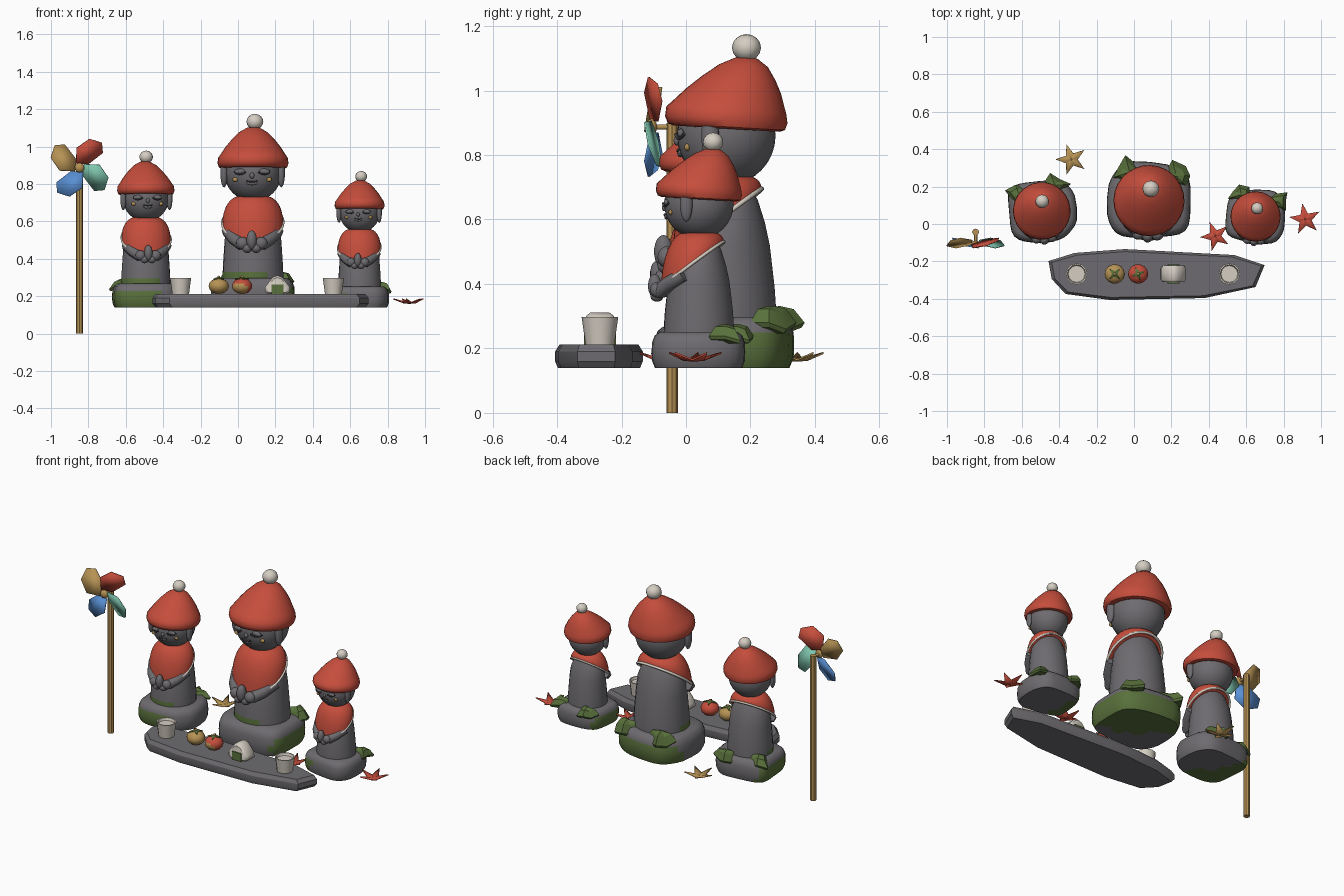
import bpy, math
from math import sin, cos, pi, sqrt, radians
from mathutils import Matrix, Vector

if "Cube" in bpy.data.objects:
    bpy.data.objects.remove(bpy.data.objects["Cube"])

def material(name, rgb):
    m = bpy.data.materials.new(name)
    m.diffuse_color = (*rgb, 1)
    m.use_nodes = True
    m.node_tree.nodes["Principled BSDF"].inputs["Base Color"].default_value = m.diffuse_color
    return m

STONE = material("stone grey", (.155, .148, .16))
DARK = material("dark grey", (.05, .05, .055))
RED = material("knit red", (.56, .075, .045))
CREAM = material("cream", (.66, .61, .54))
OCHRE = material("ochre", (.47, .29, .09))
MOSS = material("moss green", (.10, .165, .045))
BLUE = material("paper blue", (.10, .28, .66))
TEAL = material("paper teal", (.21, .56, .42))
TAU = 2 * pi
I = Matrix.Identity(4)

def mesh(name, verts, faces, mats, M=I, angle=40, pick=None):
    me = bpy.data.meshes.new(name)
    me.from_pydata([tuple(v) for v in verts], [], faces)
    for m in mats:
        me.materials.append(m)
    if pick:
        for p in me.polygons:
            p.material_index = int(pick(p.center))
    me.shade_smooth()
    me.set_sharp_from_angle(angle=radians(angle))
    ob = bpy.data.objects.new(name, me)
    ob.matrix_world = M
    bpy.context.collection.objects.link(ob)
    return ob

def loft(name, rings, mats, M=I, angle=40, pick=None):
    """Skin rings listed bottom to top, counter-clockwise, and cap both ends."""
    n = len(rings[0])
    faces = [tuple(reversed(range(n)))]
    for k in range(len(rings) - 1):
        for i in range(n):
            j = (i + 1) % n
            faces.append((k * n + i, k * n + j, (k + 1) * n + j, (k + 1) * n + i))
    faces.append(tuple(range((len(rings) - 1) * n, len(rings) * n)))
    return mesh(name, [v for r in rings for v in r], faces, mats, M, angle, pick)

def ring(rx, ry, z, seg=24, cx=0, cy=0):
    return [(cx + rx * cos(TAU * i / seg), cy + ry * sin(TAU * i / seg), z) for i in range(seg)]

def ellipsoid(name, c, r, mats, M=I, seg=14, lat=9, pick=None):
    rings = []
    for k in range(lat + 1):
        a = -pi / 2 + pi * k / lat
        s = max(cos(a), .02)
        rings.append(ring(r[0] * s, r[1] * s, c[2] + r[2] * sin(a), seg, c[0], c[1]))
    return loft(name, rings, mats, M, 60, pick)

def tube(name, pts, radius, mat, M=I, closed=False):
    cu = bpy.data.curves.new(name, 'CURVE')
    cu.dimensions = '3D'
    cu.bevel_depth, cu.bevel_resolution, cu.use_fill_caps = radius, 1, True
    sp = cu.splines.new('POLY')
    sp.points.add(len(pts) - 1)
    for p, q in zip(sp.points, pts):
        p.co = (*q, 1)
    sp.use_cyclic_u = closed
    cu.materials.append(mat)
    ob = bpy.data.objects.new(name, cu)
    ob.matrix_world = M
    bpy.context.collection.objects.link(ob)

def star(name, c, n, R, r, rot, lift, mat):
    """Thin leaf with n points, tips raised by lift."""
    v = [Vector(c)]
    for i in range(2 * n):
        a = radians(rot) + pi * i / n
        q, h = (R, lift) if i % 2 == 0 else (r, lift * .1)
        v.append(Vector(c) + Vector((q * cos(a), q * sin(a), h)))
    f = [(0, i + 1, (i + 1) % (2 * n) + 1) for i in range(2 * n)]
    ob = mesh(name, v, f, [mat], angle=5)
    ob.modifiers.new("thickness", 'SOLIDIFY').thickness = .006

def face_point(x, z, out=0):
    return (x, -sqrt(.153 ** 2 - x * x - (z - .72) ** 2) - out, z)

def statue(tag, x, y, s, rot, moss_dir, moss_min, body_moss, lumps, seed):
    M = Matrix.Translation((x, y, .14)) @ Matrix.Rotation(radians(rot), 4, 'Z') @ Matrix.Scale(s, 4)

    # rock base with mossy sides
    def rock(k, z):
        out = []
        for i in range(28):
            a = TAU * i / 28
            w = k * (1 + .025 * sin(3 * a + seed) + .02 * sin(5 * a + 2 * seed))
            px, py = (math.copysign(abs(t) ** .62, t) for t in (cos(a), sin(a)))
            out.append((.222 * w * px, .2 * w * py, z))
        return out
    rings = [rock(k, z) for k, z in ((.3, 0), (.6, 0), (.94, 0), (1, .03), (1.01, .07), (1, .11),
                                     (.95, .14), (.85, .157), (.3, .16))]
    loft(tag + "_base", rings, [STONE, MOSS], M, 40, lambda c: c.z < .115 and
         c.x * moss_dir[0] + c.y * moss_dir[1] + .02 * sin(30 * c.x + 40 * c.z) > moss_min)

    # moss lumps draped on the back edge
    for k, (lx, ly) in enumerate(lumps):
        rings = []
        for f, z in ((.9, .125), (1, .14), (.62, .182), (.12, .192)):
            rings.append([(lx + f * .085 * (1 + .3 * sin(2.6 * i + seed + k)) * cos(TAU * i / 7),
                           ly + f * .07 * (1 + .3 * sin(2.6 * i + seed + k)) * sin(TAU * i / 7),
                           z - .02 * f * (i % 2)) for i in range(7)])
        loft(f"{tag}_moss_{k}", rings, [MOSS], M, 20)

    # body
    prof = ((.14, .163, .155), (.165, .163, .155), (.19, .162, .154), (.25, .159, .15), (.38, .15, .135),
            (.45, .143, .12), (.52, .115, .098), (.57, .075, .07), (.61, .06, .06))
    loft(tag + "_body", [ring(a, b, z) for z, a, b in prof], [STONE, MOSS], M, 40,
         lambda c: body_moss and c.z < .19 and c.y < .04 and c.x < .09)

    # bib with slanted hem and trim
    rings, seg = [], 32
    for k in range(8, -1, -1):
        t = k / 8 * pi / 2
        r = []
        for i in range(seg):
            a = TAU * i / seg
            hx, hy, hz = .162 * cos(a), -.028 + .138 * sin(a), .452 + .103 * sin(a)
            nx, ny, nz = .07 * cos(a), .065 * sin(a), .595
            u, w = sin(t), 1 - cos(t)
            r.append((nx + (hx - nx) * u, ny + (hy - ny) * u, nz + (hz - nz) * w))
        rings.append(r)
    loft(tag + "_bib", rings, [RED], M)
    tube(tag + "_bib_trim", rings[0], .008, CREAM, M, True)

    # praying hands and sleeves
    ellipsoid(tag + "_palms", (0, -.195, .36), (.028, .03, .052), [STONE], M)
    for sx in (-1, 1):
        tube(tag + "_sleeve", [(sx * .135, -.055, .41), (sx * .1, -.125, .37), (sx * .05, -.17, .335)],
             .034, STONE, M)
        ellipsoid(tag + "_hand", (sx * .05, -.182, .343), (.034, .03, .034), [STONE], M)
        ellipsoid(tag + "_cuff", (sx * .024, -.185, .317), (.028, .028, .026), [STONE], M)

    # head, ears and sleeping face
    ellipsoid(tag + "_head", (0, 0, .72), (.153, .153, .153), [STONE], M, 28, 16)
    for sx in (-1, 1):
        ellipsoid(tag + "_ear", (sx * .153, -.045, .72), (.02, .028, .078), [STONE], M)
        ellipsoid(tag + "_eyelid", face_point(sx * .064, .727), (.032, .012, .015), [STONE], M)
        arc = [face_point(sx * (.034 + .06 * k / 6), .724 - .013 * sin(pi * k / 6), .007) for k in range(7)]
        tube(tag + "_closed_eye", arc, .005, DARK, M)
        ellipsoid(tag + "_cheek", face_point(sx * .09, .684), (.016, .009, .012), [OCHRE], M, 10, 6)
    ellipsoid(tag + "_nose", face_point(0, .705), (.013, .012, .016), [STONE], M, 10, 6)
    ellipsoid(tag + "_lip", face_point(0, .665), (.03, .01, .012), [STONE], M, 10, 6)
    tube(tag + "_mouth", [face_point(.03 * k / 3, .671 + .0006 * k * k, .006) for k in range(-3, 4)],
         .004, DARK, M)

    # knitted hat leaning back, with pompom
    prof = ((.14, .75), (.165, .742), (.182, .748), (.19, .77), (.186, .80), (.17, .824), (.147, .86),
            (.115, .90), (.076, .94), (.035, .964), (.004, .97))
    rings = []
    for r, z in prof:
        lean = .065 * max(0, (z - .80) / .17)
        rings.append([(a, b, z - .06 * b) for a, b, _ in ring(r, r, z, 28, 0, lean)])
    loft(tag + "_hat", rings, [RED], M, 50)
    ellipsoid(tag + "_pompom", (.008, .063, .993), (.045, .045, .042), [CREAM], M, 12, 8)

statue("left_statue", -.493, .07, .81, 5, (-.8, -.5), .03, True, ((-.14, .12), (.1, .16)), 1)
statue("middle_statue", .08, .125, 1, -2, (.5, .85), -.03, True, ((-.11, .15), (.14, .14)), 2.5)
statue("right_statue", .65, .04, .705, -4, (-1, -.2), .13, False, ((-.12, .16), (.16, .13)), 4)

# offering slab
outline = [(-.457, -.198), (-.44, -.294), (-.366, -.374), (-.13, -.406), (.377, -.396),
           (.65, -.337), (.698, -.22), (.537, -.166), (-.05, -.134), (-.318, -.155)]
rings = [[(.12 + (x - .12) * k, -.27 + (y + .27) * q, z) for x, y in outline]
         for k, q, z in ((.97, .94, .14), (1, 1, .16), (1, 1, .19), (.97, .9, .212))]
loft("offering_slab", rings, [STONE], angle=25)

# cups
for cx in (-.307, .51):
    prof = ((.045, .21), (.05, .25), (.057, .298), (.05, .298), (.045, .283))
    loft("cup", [ring(r, r, z, 12, cx, -.267) for r, z in prof], [CREAM], angle=35)

# persimmons with leaf caps
for px, mats in ((-.103, [OCHRE, OCHRE]), (.022, [RED, OCHRE])):
    ellipsoid("persimmon", (px, -.267, .254), (.054, .052, .042), mats, I, 14, 10,
              lambda c: (c.x - px) * .6 + c.y + .267 + c.z - .254 < -.035)
    star("persimmon_cap", (px, -.267, .3), 4, .04, .015, 45 if px < 0 else 20, -.007, MOSS)
    ellipsoid("persimmon_stem", (px, -.267, .302), (.008, .008, .008), [OCHRE], I, 8, 5)

# rice ball with seaweed wrap
tri = [(-.05, .212), (.05, .212), (.068, .225), (.066, .25), (.025, .302), (0, .311), (-.025, .302),
       (-.066, .25), (-.068, .225)]
rings = [[(.211 + x * k, -.267 + d, .25 + (z - .25) * k) for x, z in tri]
         for d, k in ((.044, .82), (.03, 1), (-.03, 1), (-.044, .82))]
loft("rice_ball", rings[::-1], [CREAM], angle=50)
loft("seaweed_wrap", [[(.211 + x, y, z) for x, y in ((-.032, -.317), (.032, -.317), (.032, -.217), (-.032, -.217))]
                      for z in (.211, .262)], [MOSS])

# pinwheel pole, axle and hub
loft("pinwheel_pole", [ring(.019, .018, z, 8, -.847, -.043) for z in (0, .9)], [OCHRE])
tube("pinwheel_axle", [(-.847, -.043, .887), (-.847, -.105, .887)], .009, OCHRE)
ellipsoid("pinwheel_hub", (-.847, -.107, .887), (.026, .018, .026), [OCHRE], I, 10, 6)

# pinwheel blades, each pitched
blade = [(-.02, .025), (-.016, .107), (.053, .155), (.118, .134), (.123, .08), (.043, .018)]
for k, m in enumerate((RED, TEAL, BLUE, OCHRE)):
    v = []
    for bx, bz in blade:
        pitch = -bx * sin(radians(55)) + bz * cos(radians(55))
        q = Matrix.Rotation(-k * pi / 2, 2) @ Vector((bx, bz))
        v.append((-.847 + q.x, -.095 - .4 * pitch, .887 + q.y))
    ob = mesh("pinwheel_blade", v, [tuple(range(6))], [m], angle=10)
    ob.modifiers.new("thickness", 'SOLIDIFY').thickness = .006

# fallen leaves
star("fallen_leaf_back", (-.335, .345, .165), 5, .085, .034, 36, .024, OCHRE)
star("fallen_leaf_middle", (.435, -.065, .165), 5, .08, .032, 40, .024, RED)
star("fallen_leaf_right", (.915, .025, .165), 5, .085, .034, 100, .024, RED)
